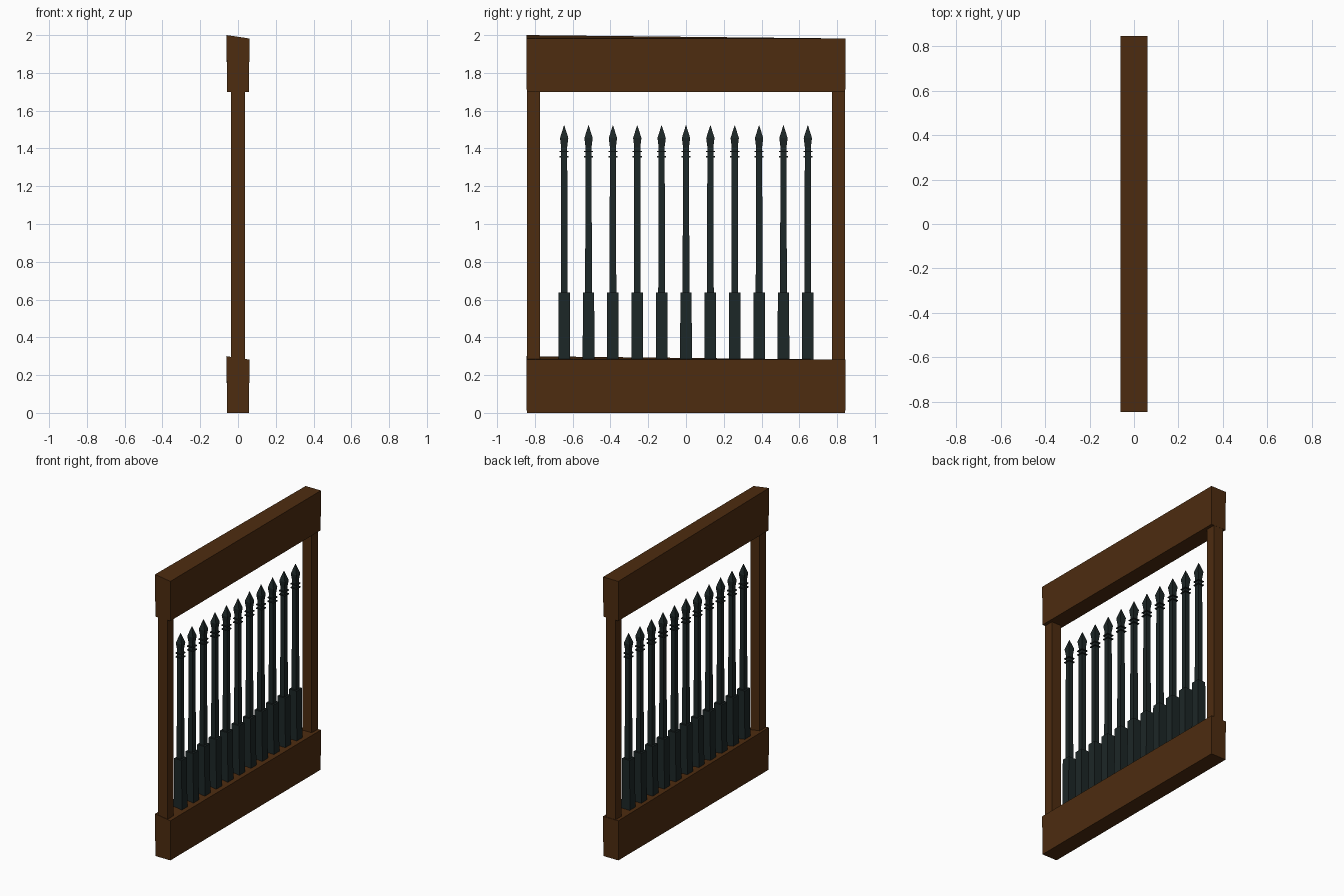
import bpy, bmesh

if "Cube" in bpy.data.objects:
    bpy.data.objects.remove(bpy.data.objects["Cube"])

def material(name, color):
    m = bpy.data.materials.new(name)
    m.diffuse_color = color
    m.use_nodes = True
    m.node_tree.nodes["Principled BSDF"].inputs["Base Color"].default_value = m.diffuse_color
    return m

wood = material("wood", (0.075, 0.025, 0.005, 1))
iron = material("iron", (0.012, 0.02, 0.02, 1))

def lofted(name, sections, mat, location=(0, 0, 0)):
    """Square-section solid; sections are (z, half x, half y)."""
    bm = bmesh.new()
    rings = [[bm.verts.new((sx * hx, sy * hy, z))
              for sx, sy in ((-1, -1), (1, -1), (1, 1), (-1, 1))]
             for z, hx, hy in sections]
    bm.faces.new(rings[0][::-1])
    bm.faces.new(rings[-1])
    for a, b in zip(rings, rings[1:]):
        for i in range(4):
            j = (i + 1) % 4
            bm.faces.new((a[i], a[j], b[j], b[i]))
    me = bpy.data.meshes.new(name)
    bm.to_mesh(me)
    bm.free()
    me.materials.append(mat)
    ob = bpy.data.objects.new(name, me)
    ob.location = location
    bpy.context.collection.objects.link(ob)
    return ob

# Rough-hewn beams: one top corner stands a little proud
for name, z in (("bottom_beam", 0), ("top_beam", 1.70)):
    beam = lofted(name, [(0, 0.059, 0.843), (0.282, 0.06, 0.845)], wood, (0, 0, z))
    beam.data.vertices[4].co.z = 0.30

# Side posts
for name, y in (("front_post", -0.808), ("back_post", 0.808)):
    lofted(name, [(0.27, 0.037, 0.034), (1.71, 0.037, 0.034)], wood, (0, y, 0))

# Row of iron bars: wide foot, thin shaft, two collars, spear head
for i in range(11):
    loc = (0, (i - 5) * 0.129, 0)
    lofted("bar_foot", [(0.27, 0.032, 0.031), (0.637, 0.03, 0.03)], iron, loc)
    lofted("bar_shaft", [(0.63, 0.018, 0.018), (1.41, 0.016, 0.016)], iron, loc)
    for z in (1.353, 1.38):
        lofted("bar_collar", [(z, 0.024, 0.024), (z + 0.006, 0.024, 0.024)], iron, loc)
    lofted("spear_head", [(1.40, 0.015, 0.015), (1.455, 0.022, 0.022),
                          (1.522, 0.001, 0.001)], iron, loc)
